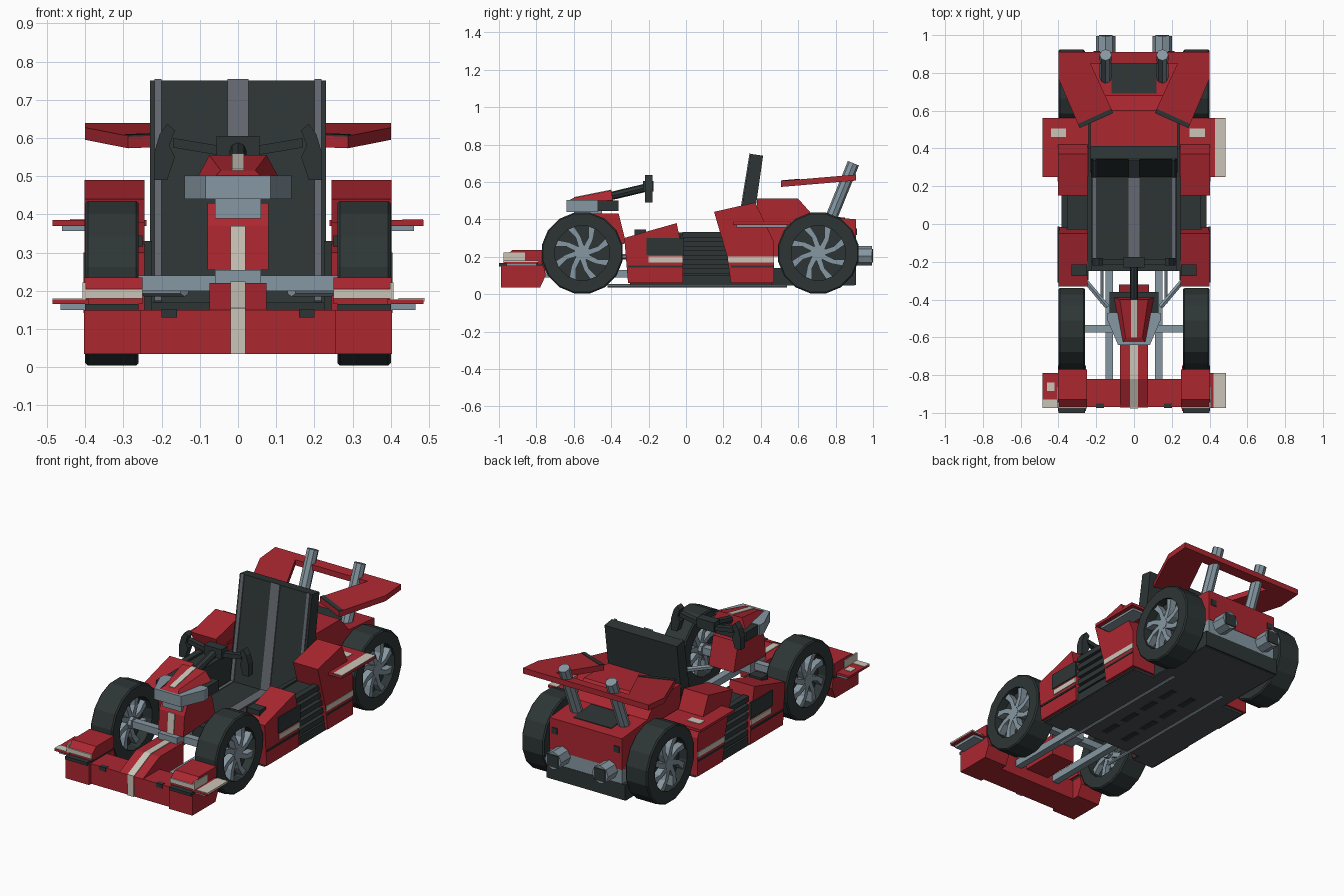
import bpy, bmesh
from math import sin, cos, pi
from mathutils import Vector

cube = bpy.data.objects.get("Cube")
if cube:
    bpy.data.objects.remove(cube, do_unlink=True)


def material(name, r, g, b):
    m = bpy.data.materials.new(name)
    m.use_nodes = True
    m.diffuse_color = (r, g, b, 1)
    m.node_tree.nodes["Principled BSDF"].inputs["Base Color"].default_value = (r, g, b, 1)
    return m


RED = material("red", .41, .02, .03)
DARK = material("charcoal", .027, .036, .036)
STEEL = material("blue_grey", .24, .31, .36)
GREY = material("dark_grey", .13, .14, .16)
PAN = material("floor_grey", .07, .08, .085)
CREAM = material("cream", .6, .56, .48)
THIN = .005


def finish(name, bm, mat, mirror):
    bmesh.ops.recalc_face_normals(bm, faces=bm.faces)
    me = bpy.data.meshes.new(name)
    bm.to_mesh(me)
    bm.free()
    me.materials.append(mat)
    ob = bpy.data.objects.new(name, me)
    bpy.context.collection.objects.link(ob)
    if mirror:
        ob.modifiers.new("mirror", "MIRROR")


def prism(name, mat, axis, lo, hi, pts, mirror=False, shear=0):
    """Extrude a 2D outline along an axis; shear lifts z with y."""
    bm = bmesh.new()
    place = {"x": lambda a, b, t: (t, a, b), "y": lambda a, b, t: (a, t, b),
             "z": lambda a, b, t: (a, b, t + shear * b)}[axis]
    rings = [[bm.verts.new(place(a, b, t)) for a, b in pts] for t in (lo, hi)]
    for ring in rings:
        bm.faces.new(ring)
    for i in range(len(pts)):
        j = (i + 1) % len(pts)
        bm.faces.new((rings[0][i], rings[0][j], rings[1][j], rings[1][i]))
    finish(name, bm, mat, mirror)


def box(name, mat, x, y, z, mirror=False):
    prism(name, mat, "x", x[0], x[1],
          [(y[0], z[0]), (y[1], z[0]), (y[1], z[1]), (y[0], z[1])], mirror)


def top_plate(name, mat, x, y, z, mirror=False):
    box(name, mat, x, y, (z - THIN, z + THIN / 2), mirror)


def side_plate(name, mat, y, z):
    box(name, mat, (.4 - THIN, .4 + THIN), y, z, True)


def stripe(name, mat, lo, hi, path, shift, mirror=False):
    """Thin band laid over a side-view path, offset by shift."""
    over = [(y + shift[0], z + shift[1]) for y, z in reversed(path)]
    prism(name, mat, "x", lo, hi, path + over, mirror)


def rod(name, mat, a, b, r, sides=8, mirror=False):
    a, b = Vector(a), Vector(b)
    bm = bmesh.new()
    bmesh.ops.create_cone(bm, cap_ends=True, segments=sides, radius1=r, radius2=r, depth=(b - a).length)
    bm.transform((b - a).to_track_quat("Z", "Y").to_matrix().to_4x4())
    bmesh.ops.translate(bm, verts=bm.verts, vec=(a + b) / 2)
    finish(name, bm, mat, mirror)


# Wheels: faceted tyre, dark disc and swept spokes
def wheel(label, cy, cz=.22, rim=.147, sides=16):
    inner, outer, edge = .26, .4, .007
    section = [(inner, rim), (inner, cz - edge), (inner + edge, cz),
               (outer - edge, cz), (outer, cz - edge), (outer, rim)]
    bm = bmesh.new()
    rings = []
    for i in range(sides):
        a = 2 * pi * (i + .5) / sides
        rings.append([bm.verts.new((x, cy + r * cos(a), cz + r * sin(a))) for x, r in section])
    for p, q in zip(rings, rings[1:] + rings[:1]):
        for k in range(len(section)):
            n = (k + 1) % len(section)
            bm.faces.new((p[k], p[n], q[n], q[k]))
    finish(label + "_tyre", bm, DARK, True)
    rod(label + "_wheel_disc", DARK, (.32, cy, cz), (.35, cy, cz), rim + THIN, sides, True)
    rod(label + "_hub", STEEL, (.27, cy, cz), (.39, cy, cz), .035, 8, True)
    arc = [(.03, -.5), (.09, .1), (rim, .3), (rim, .55), (.09, .4), (.03, .6)]
    for i in range(8):
        a = pi * i / 4
        prism(f"{label}_spoke_{i}", STEEL, "x", .29, .388,
              [(cy + r * cos(a + d), cz + r * sin(a + d)) for r, d in arc], True)


wheel("front", -.555)
wheel("rear", .707)

# Floor and chassis
box("floor_pan", DARK, (-.25, .25), (-.25, .91), (.05, .14))
box("side_floor", DARK, (.24, .385), (-.3, .46), (.05, .1), True)
box("floor_underside", PAN, (-.248, .248), (-.25, .9), (.046, .051))
box("side_underside", PAN, (.247, .38), (-.3, .46), (.046, .051), True)
for i in range(4):
    y = .16 * i - .17
    box(f"floor_slot_{i}", DARK, (.05, .085), (y, y + .11), (.043, .047), True)
box("chassis_rail", STEEL, (.11, .15), (-.84, -.24), (.09, .13), True)
rod("under_rod", STEEL, (.17, -.42, .045), (.17, .54, .045), .009, 6, True)
rod("steering_strut", STEEL, (.25, -.31, .2), (.14, -.44, .2), .015, 6, True)
box("front_axle", STEEL, (-.28, .28), (-.575, -.535), (.2, .24))
box("axle_block", STEEL, (-.06, .06), (-.64, -.5), (.19, .255))

# Front bumper and end pods
box("front_bumper", RED, (-.26, .26), (-.97, -.82), (.035, .15))
box("bumper_stud", DARK, (.16, .2), (-.975, -.95), (.13, .153), True)
prism("bumper_end", RED, "x", .255, .403,
      [(-.99, .035), (-.78, .035), (-.75, .1), (-.76, .15), (-.99, .15)], True)
box("bumper_trim", DARK, (.26, .4), (-1, -.765), (.148, .166), True)
prism("bumper_pod", RED, "x", .25, .403,
      [(-.97, .165), (-.97, .2), (-.93, .235), (-.77, .235), (-.77, .165)], True)
box("pod_band", CREAM, (.25, .4), (-.977, -.969), (.18, .205), True)
box("pod_edge", CREAM, (.398, .407), (-.975, -.86), (.178, .222), True)
box("front_fin", RED, (.39, .485), (-.975, -.79), (.165, .178), True)
box("front_fin_base", STEEL, (.38, .465), (-.96, -.8), (.15, .165), True)
box("front_fin_cream_left", CREAM, (.42, .488), (-.974, -.788), (.172, .181))
top_plate("front_fin_cream_right", CREAM, (-.485, -.4), (-.974, -.93), .178)
top_plate("front_fin_patch_right", CREAM, (-.46, -.42), (-.885, -.84), .178)

# Nose, column and nose cap with centre stripe
nose = [(-.972, .15), (-.82, .22), (-.6, .22)]
prism("nose_ramp", RED, "x", -.075, .075, nose + [(-.6, .1), (-.972, .1)])
stripe("nose_stripe", CREAM, -.02, .02, nose, (0, THIN))
box("bumper_stripe", CREAM, (-.02, .02), (-.977, -.969), (.035, .155))
column = [(-.61, .255), (-.6, .37)]
prism("nose_column", RED, "x", -.08, .08, column + [(-.57, .43), (-.36, .43), (-.32, .27)])
stripe("column_stripe", CREAM, -.02, .02, column, (-THIN, 0))
box("column_neck", STEEL, (-.06, .06), (-.6, -.45), (.39, .45))
prism("cap_base", STEEL, "z", .44, .502,
      [(-.085, -.64), (.085, -.64), (.14, -.51), (.14, -.47), (-.14, -.47), (-.14, -.51)])
box("cap_base_rear", DARK, (-.13, .13), (-.48, -.36), (.445, .5))
bm = bmesh.new()
low, top = [[bm.verts.new(v) for v in ((-a, y0, z0), (a, y0, z0), (b, y1, z1), (-b, y1, z1))]
            for a, y0, z0, b, y1, z1 in ((.06, -.63, .5, .105, -.39, .5), (.045, -.6, .515, .075, -.4, .555))]
bm.faces.new(low)
bm.faces.new(top)
for i in range(4):
    j = (i + 1) % 4
    bm.faces.new((low[i], low[j], top[j], top[i]))
finish("nose_cap", bm, RED, False)
stripe("cap_stripe", CREAM, -.016, .016, [(-.6, .514), (-.4, .554)], (0, THIN))

# Steering wheel
rod("steering_column", DARK, (0, -.42, .52), (0, -.19, .575), .022)
box("steering_hub", DARK, (-.056, .056), (-.23, -.175), (.55, .605))
prism("steering_arm", DARK, "y", -.215, -.185, [(.05, .555), (.17, .575), (.17, .6), (.05, .58)], True)
prism("steering_grip", DARK, "y", -.22, -.18,
      [(.165, .55), (.185, .49), (.22, .49), (.22, .56), (.205, .61), (.185, .637), (.165, .62), (.18, .58)], True)

# Seat with stripes
seat = [(-.2, .17), (.25, .17), (.345, .75)]
prism("seat", DARK, "x", -.23, .23, seat + [(.412, .74), (.325, .13), (-.2, .13)])
stripe("seat_centre_stripe", GREY, -.028, .028, seat, (-THIN, THIN))
stripe("seat_side_stripe", GREY, .2, .218, seat, (-THIN, THIN), True)
box("cockpit_wall", DARK, (.225, .25), (-.25, .4), (.1, .33), True)

# Side pods
prism("front_side_pod", RED, "x", .245, .4,
      [(-.31, .06), (-.33, .3), (-.05, .38), (-.015, .21), (-.015, .06)], True)
prism("rear_side_pod", RED, "x", .245, .402,
      [(.24, .06), (.22, .2), (.15, .44), (.37, .49), (.47, .28), (.47, .06)], True)
side_plate("pod_window", DARK, (-.21, -.012), (.21, .3))
for label, seam, band in (("front", (-.31, -.015), (-.2, -.015)), ("rear", (.24, .47), (.225, .47))):
    side_plate(label + "_pod_seam", DARK, seam, (.142, .152))
    side_plate(label + "_pod_stripe", CREAM, band, (.17, .2))
box("pod_step", DARK, (.25, .33), (-.275, -.215), (.3, .345), True)
box("grille_core", DARK, (.24, .36), (-.03, .25), (.06, .32), True)
for i in range(5):
    z = .11 + .048 * i
    box(f"grille_slat_{i}", DARK, (.35, .385), (-.02, .25), (z, z + .03), True)

# Rear winglets
box("winglet", RED, (.24, .485), (.25, .56), (.37, .385), True)
box("winglet_base", STEEL, (.37, .46), (.27, .54), (.357, .37), True)
top_plate("winglet_cream_left", CREAM, (.43, .484), (.252, .558), .385)
for label, x in (("left", (.295, .375)), ("right", (-.44, -.36))):
    top_plate("winglet_patch_" + label, CREAM, x, (.46, .505), .385)

# Engine cover and tail
deck = [(.68, .42), (.91, .4)]
prism("engine_cover", RED, "x", -.23, .23,
      [(.38, .2), (.38, .51), (.6, .51)] + deck + [(.91, .22), (.8, .2)])
stripe("deck_vent", DARK, -.12, .12, [(.69, .418), (.85, .404)], (0, THIN))
box("tail_block", STEEL, (-.23, .23), (.7, .908), (.13, .23))
box("tail_bolt", DARK, (.18, .215), (.9, .915), (.315, .35), True)
rod("rear_axle", STEEL, (-.3, .707, .22), (.3, .707, .22), .03)
rod("exhaust", STEEL, (.15, .88, .205), (.15, .995, .205), .052, 8, True)
box("exhaust_mouth", DARK, (.115, .185), (.991, 1), (.17, .24), True)

# Rear wing on two tubes
tilt = .085
prism("rear_wing", RED, "z", .53, .562,
      [(0, .91), (.4, .91), (.4, .77), (.288, .508), (.11, .588), (.23, .85), (0, .85)], True, tilt)
prism("wing_tip", DARK, "z", .56, .565, [(.296, .53), (.288, .508), (.111, .587), (.121, .61)], True, tilt)
rod("wing_tube", STEEL, (.15, .765, .38), (.15, .895, .7), .032, 8, True)
